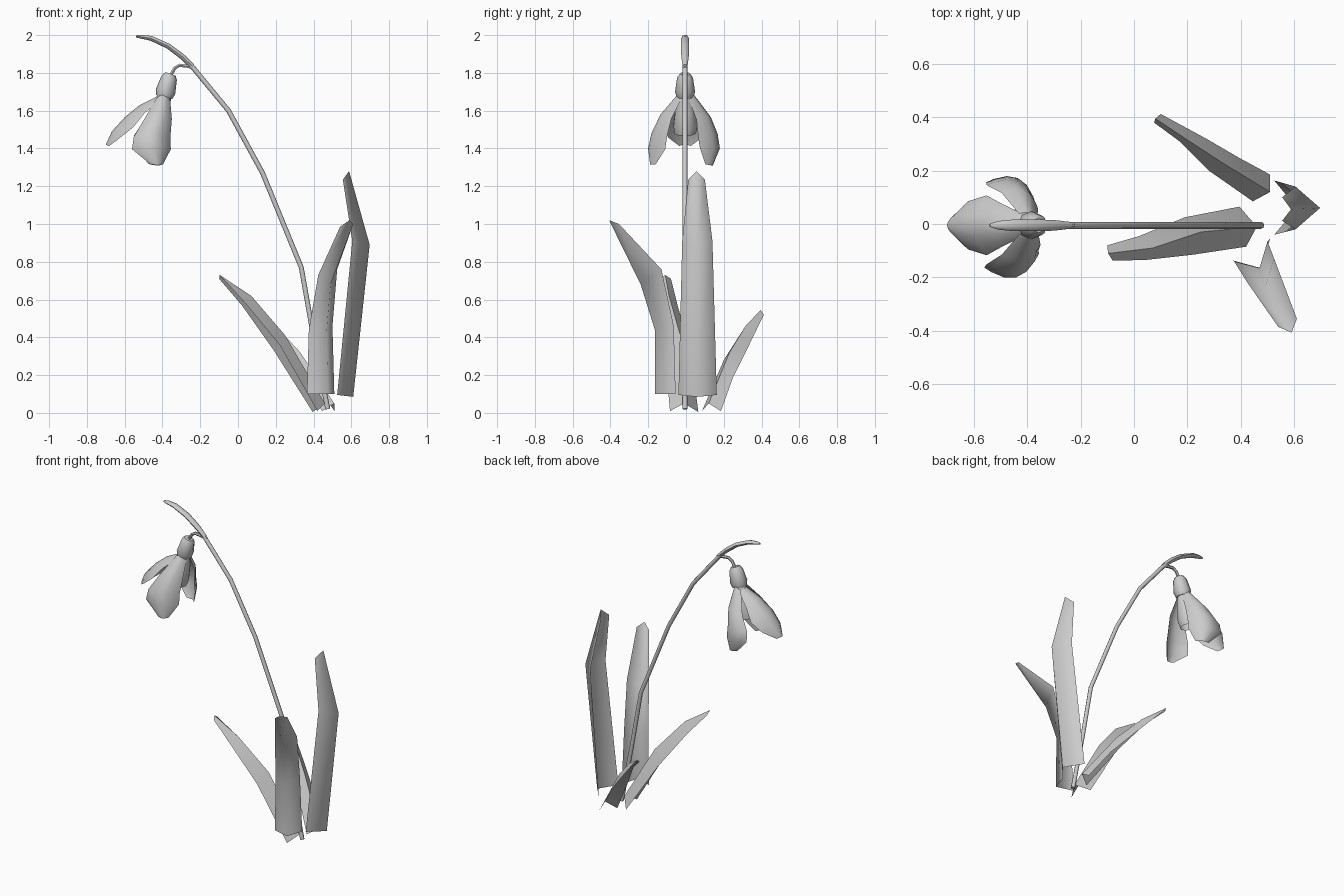
import bpy, math
from mathutils import Vector

if "Cube" in bpy.data.objects:
    bpy.data.objects.remove(bpy.data.objects["Cube"])

Y0 = -0.005  # plane of the flower stalk


def make(name, verts, faces, angle=50):
    me = bpy.data.meshes.new(name)
    me.from_pydata([tuple(v) for v in verts], [], faces)
    me.update()
    ob = bpy.data.objects.new(name, me)
    bpy.context.collection.objects.link(ob)
    bpy.ops.object.select_all(action='DESELECT')
    ob.select_set(True)
    bpy.context.view_layer.objects.active = ob
    bpy.ops.object.shade_smooth_by_angle(angle=math.radians(angle))
    return ob


def strip(name, rows, angle=50):
    """Open sheet through rows of points."""
    n = len(rows[0])
    faces = [(i*n+j, i*n+j+1, (i+1)*n+j+1, (i+1)*n+j)
             for i in range(len(rows)-1) for j in range(n-1)]
    return make(name, [p for r in rows for p in r], faces, angle)


def tube(name, path, sides=8, caps=True):
    """Elliptical loft: each path entry is x, z, sideways radius, in-plane radius."""
    pts = [Vector((p[0], Y0, p[1])) for p in path]
    verts, faces = [], []
    for i, p in enumerate(path):
        t = (pts[min(i+1, len(pts)-1)] - pts[max(i-1, 0)]).normalized()
        nrm = t.cross(Vector((0, 1, 0)))
        for k in range(sides):
            a = 2*math.pi*k/sides
            verts.append(pts[i] + Vector((0, p[2]*math.cos(a), 0)) + nrm*p[3]*math.sin(a))
    for i in range(len(path)-1):
        for k in range(sides):
            k2 = (k+1) % sides
            faces.append((i*sides+k, i*sides+k2, (i+1)*sides+k2, (i+1)*sides+k))
    if caps:
        faces.append(tuple(reversed(range(sides))))
        faces.append(tuple(range((len(path)-1)*sides, len(path)*sides)))
    return make(name, verts, faces)


def petal(name, spine, widths, side, centre, cup=0.62):
    """Spoon-shaped petal whose edges curl towards the centre."""
    spine = [Vector(p) for p in spine]
    side, centre = Vector(side).normalized(), Vector(centre)
    rows = []
    for i, p in enumerate(spine):
        t = (spine[min(i+1, len(spine)-1)] - spine[max(i-1, 0)]).normalized()
        inward = t.cross(side).normalized()
        if inward.dot(centre - p) < 0:
            inward = -inward
        rows.append([p + side*widths[i]*u + inward*widths[i]*cup*u*u
                     for u in (-1, -0.8, -0.4, 0, 0.4, 0.8, 1)])
    return strip(name, rows, 60)


# Stalk, spathe and hanging flower stem
s = 0.013
tube("stalk", [(x, z, s, s) for x, z in [
    (0.475, 0.02), (0.395, 0.43), (0.335, 0.77), (0.13, 1.27),
    (-0.05, 1.6), (-0.24, 1.83), (-0.28, 1.87)]])
tube("spathe", [(-0.24, 1.835, s, s), (-0.30, 1.89, .02, .015), (-0.37, 1.942, .022, .014),
                (-0.46, 1.983, .021, .013), (-0.51, 1.991, .016, .010), (-0.54, 1.993, .006, .006)])
tube("flower_stem", [(x, z, .010, .010) for x, z in [
    (-0.225, 1.825), (-0.27, 1.836), (-0.31, 1.84), (-0.335, 1.825), (-0.36, 1.78)]], 6)

# Ovary and inner cup
tube("ovary", [(x, z, r, r) for x, z, r in [
    (-0.357, 1.795, .028), (-0.364, 1.775, .042), (-0.384, 1.70, .053), (-0.391, 1.672, .044)]])
tube("inner_cup", [(x, z, r, r) for x, z, r in [
    (-0.39, 1.68, .036), (-0.41, 1.60, .055), (-0.43, 1.52, .065), (-0.44, 1.48, .058)]], 9, False)

# Three outer petals
axis = (-0.43, 0, 1.5)
petal("petal_left", [(-.40, -.005, 1.69), (-.52, -.005, 1.63), (-.60, -.005, 1.565),
                     (-.668, -.005, 1.49), (-.70, -.005, 1.42)],
      [.03, .08, .112, .09, .03], (0, 1, 0), axis)
petal("petal_front", [(-.39, -.045, 1.685), (-.413, -.135, 1.58), (-.44, -.183, 1.48),
                      (-.442, -.2, 1.40), (-.425, -.19, 1.315)],
      [.035, .075, .1, .106, .035], (.97, .25, 0), axis)
petal("petal_back", [(-.39, .04, 1.685), (-.41, .125, 1.57), (-.435, .16, 1.48),
                     (-.435, .172, 1.40), (-.425, .14, 1.31)],
      [.035, .075, .1, .102, .04], (.9, -.4, 0), axis)

# Four folded leaves: each row is edge, midrib, edge
strip("leaf_left", [
    [(.42, -.085, .01), (.46, -.01, .05), (.395, .065, .005)],
    [(.22, -.115, .36), (.25, -.03, .41), (.19, .025, .33)],
    [(.04, -.135, .58), (.07, -.09, .62), (.02, -.045, .57)],
    [(-.08, -.137, .71), (-.097, -.11, .73), (-.10, -.08, .71)]], 35)
strip("leaf_back", [
    [(.445, .085, .01), (.51, .12, .05), (.51, .185, .01)],
    [(.28, .20, .28), (.33, .23, .32), (.39, .25, .19)],
    [(.17, .31, .44), (.20, .315, .46), (.27, .32, .33)],
    [(.075, .38, .53), (.08, .395, .545), (.10, .412, .52)]], 35)
strip("leaf_front", [
    [(.365, -.135, .1), (.475, -.165, .1), (.51, -.055, .1)],
    [(.375, -.14, .44), (.47, -.165, .44), (.50, -.065, .46)],
    [(.425, -.22, .73), (.49, -.24, .68), (.525, -.13, .76)],
    [(.54, -.385, .985), (.59, -.407, 1.02), (.61, -.355, 1.0)]], 100)
strip("leaf_right", [
    [(.525, -.04, .095), (.61, .06, .085), (.525, .163, .095)],
    [(.605, -.02, .91), (.697, .06, .89), (.605, .14, .91)],
    [(.555, .012, 1.235), (.588, .055, 1.28), (.555, .10, 1.235)]], 100)
